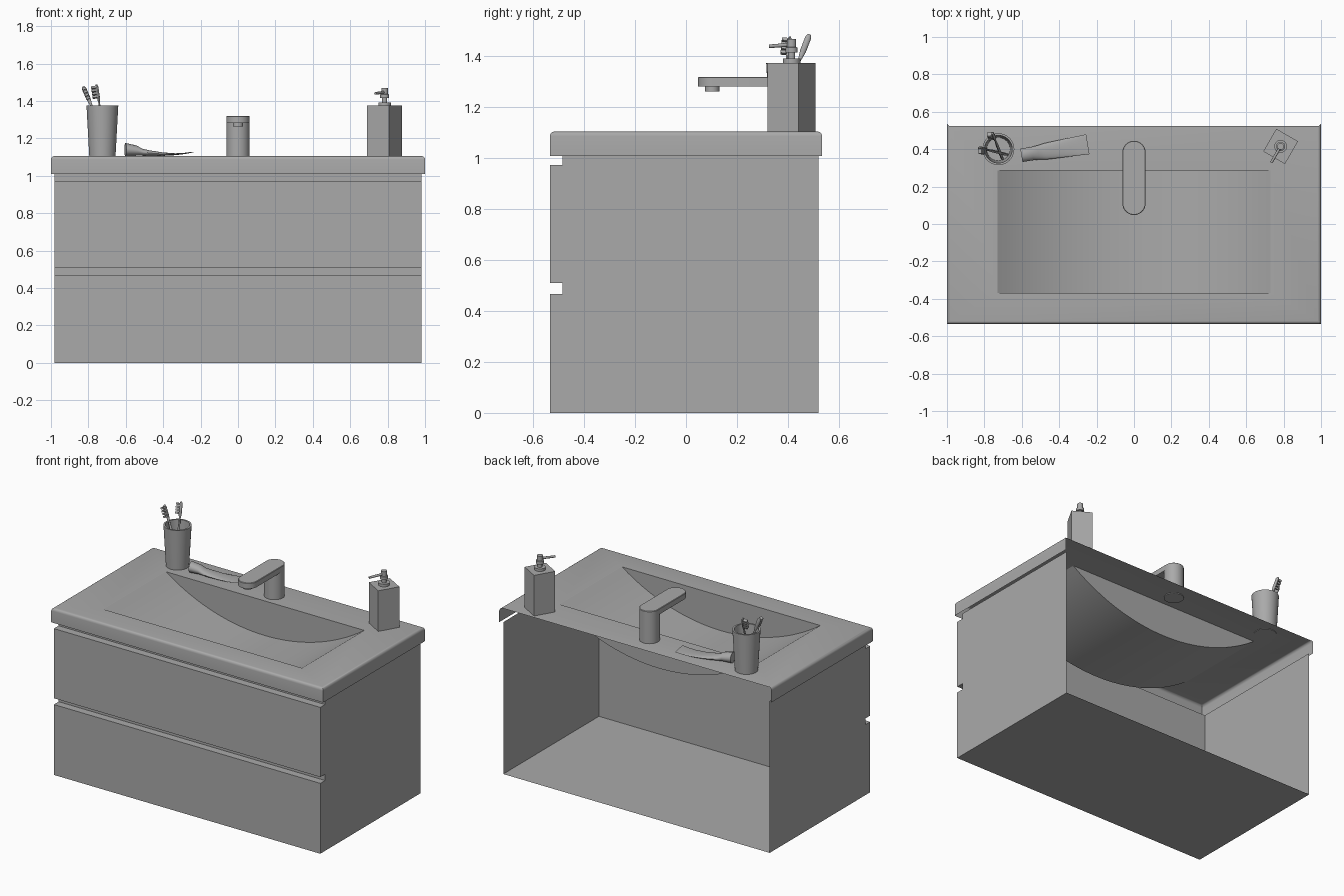
import bpy, bmesh
from math import pi, cos, sin, radians
from mathutils import Vector, Matrix

if "Cube" in bpy.data.objects:
    bpy.data.objects.remove(bpy.data.objects["Cube"])

grey = bpy.data.materials.new("plain_grey")
grey.use_nodes = True
grey.diffuse_color = (0.4, 0.4, 0.4, 1)
grey.node_tree.nodes["Principled BSDF"].inputs["Base Color"].default_value = (0.4, 0.4, 0.4, 1)

TOP = 1.105  # height of the worktop


def make(name, bm, matrix=None):
    """Turn a bmesh into a named object, smooth where the angles are soft."""
    if matrix:
        bm.transform(matrix)
    mesh = bpy.data.meshes.new(name)
    bm.to_mesh(mesh)
    bm.free()
    mesh.materials.append(grey)
    ob = bpy.data.objects.new(name, mesh)
    bpy.context.collection.objects.link(ob)
    bpy.ops.object.select_all(action='DESELECT')
    ob.select_set(True)
    bpy.context.view_layer.objects.active = ob
    bpy.ops.object.shade_smooth_by_angle(angle=radians(35))
    return ob


def box_mesh(lo, hi):
    bm = bmesh.new()
    bmesh.ops.create_cube(bm, size=1)
    lo, hi = Vector(lo), Vector(hi)
    for v in bm.verts:
        v.co = (lo + hi) / 2 + v.co * (hi - lo)
    return bm


def loft(name, rings, matrix=None, caps=True):
    """Skin a list of rings that all have the same number of points."""
    bm = bmesh.new()
    rows = [[bm.verts.new(p) for p in ring] for ring in rings]
    n = len(rows[0])
    for a, b in zip(rows, rows[1:]):
        for i in range(n):
            j = (i + 1) % n
            bm.faces.new((a[i], a[j], b[j], b[i]))
    if caps:
        bm.faces.new(rows[0][::-1])
        bm.faces.new(rows[-1])
    return make(name, bm, matrix)


def circle(r, z, n=32):
    return [(r * cos(2 * pi * i / n), r * sin(2 * pi * i / n), z) for i in range(n)]


def lathe(name, profile, matrix, n=32):
    return loft(name, [circle(r, z, n) for r, z in profile], matrix)


def along(start, end):
    """Matrix whose z axis runs from start to end."""
    start, end = Vector(start), Vector(end)
    turn = (end - start).to_track_quat('Z', 'Y').to_matrix().to_4x4()
    return Matrix.Translation(start) @ turn


# Cabinet shell, open at the top and back
bm = box_mesh((-0.98, -0.485, 0), (0.98, 0.52, 1.01))
open_faces = [f for f in bm.faces if f.normal.y > 0.9 or f.normal.z > 0.9]
bmesh.ops.delete(bm, geom=open_faces, context='FACES')
make("cabinet_shell", bm)

# Two drawer fronts
for name, z0, z1 in (("lower_drawer", 0, 0.468), ("upper_drawer", 0.51, 0.973)):
    make(name, box_mesh((-0.98, -0.535, z0), (0.98, -0.485, z1)))

# Worktop: rounded rim, open below and behind, with a basin hole
X0, Y0, Y1 = 0.73, -0.37, 0.285
bm = box_mesh((-1, -0.535, 1.01), (1, 0.535, TOP))
rim = [e for e in bm.edges if all(v.co.z > 1.1 for v in e.verts)]
bmesh.ops.bevel(bm, geom=rim, offset=0.018, segments=4, profile=0.5, affect='EDGES')
bm.normal_update()
flat = max(bm.faces, key=lambda f: f.normal.z * f.calc_area())
outer = list(flat.verts)
inner = [bm.verts.new((X0 if v.co.x > 0 else -X0, Y1 if v.co.y > 0 else Y0, TOP)) for v in outer]
for i in range(4):
    j = (i + 1) % 4
    bm.faces.new((outer[i], outer[j], inner[j], inner[i]))
bm.normal_update()
gone = [f for f in bm.faces if f is flat or f.normal.z < -0.9 or f.normal.y > 0.2]
bmesh.ops.delete(bm, geom=gone, context='FACES')
make("worktop", bm)

# Basin: arched trough with flat front and back walls
bm = bmesh.new()
DEPTH, STEPS = 0.23, 32
radius = (X0 ** 2 + DEPTH ** 2) / (2 * DEPTH)
rows = []
for y in (Y0, Y1):
    row = []
    for i in range(STEPS + 1):
        x = -X0 + 2 * X0 * i / STEPS
        z = TOP - DEPTH + radius - (radius ** 2 - x ** 2) ** 0.5
        row.append(bm.verts.new((x, y, z)))
    rows.append(row)
front, back = rows
for i in range(STEPS):
    bm.faces.new((front[i], front[i + 1], back[i + 1], back[i]))
bm.faces.new(front[::-1])
bm.faces.new(back)
make("basin", bm)

# Tap: upright column, flat spout with round ends, nozzle
lathe("tap_column", [(0.062, TOP - 0.005), (0.062, 1.3)], Matrix.Translation((0, 0.383, 0)), 48)


def stadium(r, z, n=48):
    ring = circle(r, z, n)
    return [(x, y + (0.383 if i < n // 2 else 0.11), z) for i, (x, y, z) in enumerate(ring)]


loft("tap_spout", [stadium(0.062, 1.282), stadium(0.062, 1.317), stadium(0.059, 1.32)])
lathe("tap_nozzle", [(0.028, 1.262), (0.028, 1.285)], Matrix.Translation((0, 0.103, 0)))

# Soap dispenser, turned on its axis
place = Matrix.Translation((0.784, 0.415, 0)) @ Matrix.Rotation(radians(-30), 4, 'Z')
make("dispenser_bottle", box_mesh((-0.067, -0.07, TOP), (0.067, 0.07, 1.375)), place)
lathe("dispenser_pump", [(0.034, 1.373), (0.034, 1.392), (0.014, 1.392), (0.014, 1.415),
                         (0.024, 1.415), (0.024, 1.435), (0.018, 1.437), (0.018, 1.468)], place)
lathe("dispenser_spout", [(0.008, 0), (0.007, 0.1)],
      place @ along((0, 0, 1.447), (0, -0.1, 1.44)), 12)

# Tumbler with a hollow inside
cup = Matrix.Translation((-0.725, 0.4, 0))
lathe("tumbler", [(0.07, TOP - 0.003), (0.085, 1.375), (0.074, 1.375), (0.062, 1.12)], cup, 40)

# Two toothbrushes leaning in the tumbler
for name, base, tip, side in (
        ("left_toothbrush", (-0.675, 0.37, 1.125), (-0.828, 0.408, 1.477), (0, -1, 0)),
        ("right_toothbrush", (-0.702, 0.345, 1.125), (-0.757, 0.485, 1.487), (-1, 0, 0))):
    size = (Vector(tip) - Vector(base)).length
    z_axis = (Vector(tip) - Vector(base)).normalized()
    y_axis = (Vector(side) - z_axis * z_axis.dot(Vector(side))).normalized()
    frame = Matrix((y_axis.cross(z_axis), y_axis, z_axis)).transposed().to_4x4()
    frame.translation = base
    handle = [(0.007, 0), (0.011, 0.04), (0.01, size * 0.55), (0.006, size * 0.72),
              (0.012, size * 0.82), (0.012, size - 0.012), (0.006, size)]
    loft(name, [[(x, y * 0.7, z) for x, y, z in circle(r, h, 12)] for r, h in handle], frame)
    for k in range(4):
        z = size - 0.075 + k * 0.018
        make(name + "_bristles", box_mesh((-0.01, 0, z), (0.01, 0.03, z + 0.012)), frame)

# Toothpaste tube: stations of distance, half width, height and lift
tube = [(0, 0.036, 0.07, 0), (0.06, 0.036, 0.055, 0.002), (0.09, 0.038, 0.038, 0.002),
        (0.13, 0.044, 0.03, 0.001), (0.2, 0.047, 0.019, 0.001), (0.27, 0.05, 0.01, 0.005),
        (0.32, 0.052, 0.006, 0.011), (0.36, 0.054, 0.004, 0.019)]
rings = [[(d, w * x, TOP + lift + h / 2 * (1 + y)) for x, y, _ in circle(1, 0, 24)]
         for d, w, h, lift in tube]
loft("toothpaste_tube", rings,
     Matrix.Translation((-0.602, 0.367, 0)) @ Matrix.Rotation(radians(9.5), 4, 'Z'))
